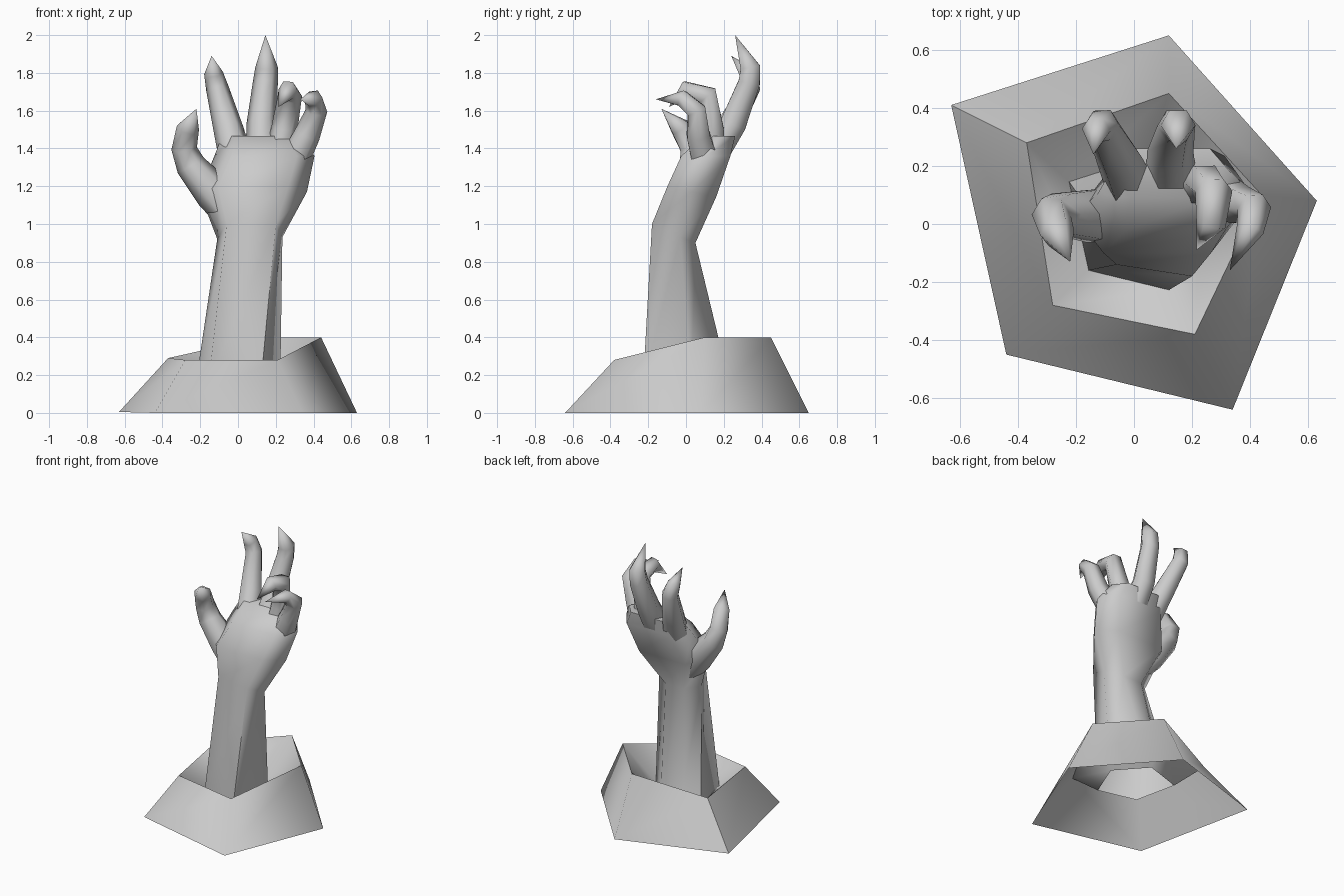
import bpy, bmesh, math
from mathutils import Vector

cube = bpy.data.objects.get("Cube")
if cube:
    bpy.data.objects.remove(cube, do_unlink=True)

stone = bpy.data.materials.new("stone_grey")
stone.use_nodes = True
GREY = (0.6, 0.6, 0.6, 1)
stone.diffuse_color = GREY
stone.node_tree.nodes["Principled BSDF"].inputs["Base Color"].default_value = GREY


def loft(name, rings, cap_start=False, cap_end=True, angle=75):
    """Skin a list of equal rings of points; a ring of one point closes to a tip."""
    bm = bmesh.new()
    rows = [[bm.verts.new(p) for p in ring] for ring in rings]
    for a, b in zip(rows, rows[1:]):
        n = len(a)
        for i in range(n):
            j = (i + 1) % n
            if len(b) == 1:
                bm.faces.new((a[i], a[j], b[0]))
            else:
                bm.faces.new((a[i], a[j], b[j], b[i]))
    if cap_start:
        bm.faces.new(rows[0][::-1])
    if cap_end and len(rows[-1]) > 1:
        bm.faces.new(rows[-1])
    mesh = bpy.data.meshes.new(name)
    bm.to_mesh(mesh)
    bm.free()
    mesh.materials.append(stone)
    obj = bpy.data.objects.new(name, mesh)
    bpy.context.collection.objects.link(obj)
    bpy.ops.object.select_all(action='DESELECT')
    obj.select_set(True)
    bpy.context.view_layer.objects.active = obj
    bpy.ops.object.shade_smooth_by_angle(angle=math.radians(angle))
    return obj


def palm_ring(cx, cy, z, rx, ry, tilt=0):
    """Six-sided section with a flat front and back; tilt raises it along y."""
    shape = [(1, 0), (.65, 1), (-.65, 1), (-1, 0), (-.65, -1), (.65, -1)]
    return [(cx + rx * u, cy + ry * v, z + tilt * ry * v) for u, v in shape]


def finger(name, path, sides=6):
    """Tapered tube along (x, y, z, radius) points, ending in a point."""
    pts = [Vector(p[:3]) for p in path]
    rings = []
    for i, p in enumerate(pts[:-1]):
        prev = pts[max(i - 1, 0)]
        along = ((pts[i + 1] - p).normalized()
                 + (p - prev).normalized()).normalized()
        side = Vector((1, 0, 0))
        side = (side - along * side.dot(along)).normalized()
        back = along.cross(side)
        r = path[i][3]
        rings.append([p + side * r * math.cos(t) + back * r * math.sin(t)
                      for t in (math.tau * k / sides for k in range(sides))])
    rings.append([pts[-1]])
    return loft(name, rings, cap_start=True)


# Mound: open underneath, slanted rim, sunken floor meeting the arm
foot = [(.12, .65, 0), (-.63, .41, .005), (-.44, -.45, 0), (.34, -.64, 0), (.63, .08, 0)]
rim = [(.12, .45, .4), (-.37, .28, .29), (-.28, -.28, .28), (.21, -.38, .28), (.44, .1, .4)]
well = [Vector((x * .355, y * .355, .155)) for x, y, z in foot]
loft("mound", [foot, rim, well], cap_end=False, angle=65)

# Forearm, wrist and palm as one hollow skin rising from the floor's opening
back, left, front_left, front_right, right = well
base = [right, back, (back + left) / 2, left, front_left, front_right]
wrist = [(.235, -.03, .93), (.13, .05, .9), (-.02, .05, .9),
         (-.11, -.02, .92), (-.06, -.14, 1.0), (.2, -.18, 1.0)]
loft("arm_and_palm", [
    base,
    wrist,
    palm_ring(.08, .03, 1.17, .285, .13, -.2),
    palm_ring(.14, .105, 1.36, .265, .13),
    palm_ring(.125, .175, 1.465, .21, .085),
])

# Digits
finger("thumb", [(-.02, .0, 1.0, .07), (-.12, .03, 1.16, .105), (-.25, .035, 1.31, .08),
                 (-.285, .03, 1.4, .068), (-.265, -.03, 1.51, .06), (-.22, -.13, 1.61)])
finger("index_finger", [(-.01, .13, 1.34, .09), (-.05, .22, 1.5, .08),
                        (-.11, .34, 1.72, .06), (-.13, .325, 1.8, .05),
                        (-.14, .24, 1.89)])
finger("middle_finger", [(.13, .13, 1.34, .09), (.125, .25, 1.53, .08),
                         (.145, .335, 1.75, .066), (.152, .34, 1.83, .06),
                         (.145, .26, 2.0)])
finger("ring_finger", [(.22, .13, 1.36, .08), (.245, .14, 1.5, .07),
                       (.275, .113, 1.68, .064), (.265, .0, 1.71, .052),
                       (.215, -.09, 1.62)])
finger("little_finger", [(.3, .1, 1.34, .08), (.365, .065, 1.47, .07),
                         (.415, .055, 1.6, .058), (.4, -.02, 1.665, .048),
                         (.33, -.16, 1.66)])
